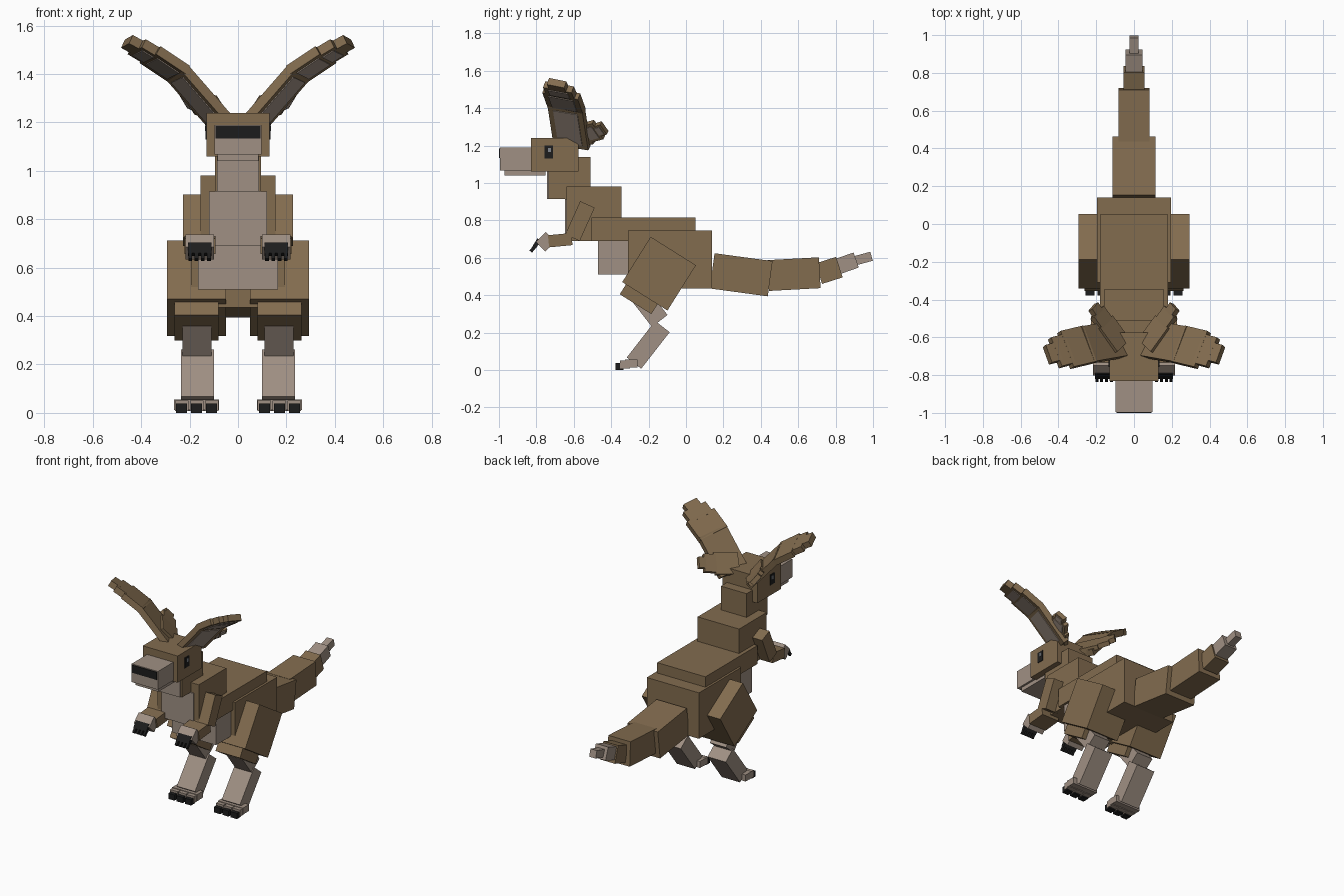
import bpy, bmesh
from mathutils import Vector, Matrix

if "Cube" in bpy.data.objects:
    bpy.data.objects.remove(bpy.data.objects["Cube"], do_unlink=True)


def material(name, rgb):
    m = bpy.data.materials.new(name)
    m.use_nodes = True
    m.diffuse_color = (*rgb, 1)
    m.node_tree.nodes["Principled BSDF"].inputs["Base Color"].default_value = (*rgb, 1)
    return m


BROWN = material("brown_fur", (0.225, 0.15, 0.078))
PALE = material("pale_fur", (0.35, 0.28, 0.23))
BLACK = material("black_claw", (0.012, 0.012, 0.012))
GLINT = material("eye_glint", (0.22, 0.24, 0.27))
X = Vector((1, 0, 0))


def oriented_box(name, center, u, w, size, mat):
    """Box with its length along u, its width along w and its depth across both."""
    u = Vector(u).normalized()
    w = Vector(w)
    w = (w - u * w.dot(u)).normalized()
    n = u.cross(w)
    frame = Matrix((u * size[0], w * size[1], n * size[2])).transposed().to_4x4()
    bm = bmesh.new()
    bmesh.ops.create_cube(bm, size=1, matrix=Matrix.Translation(center) @ frame)
    bmesh.ops.recalc_face_normals(bm, faces=bm.faces)
    mesh = bpy.data.meshes.new(name)
    bm.to_mesh(mesh)
    bm.free()
    mesh.materials.append(mat)
    obj = bpy.data.objects.new(name, mesh)
    bpy.context.collection.objects.link(obj)


def block(name, x, y, z, mat):
    """Upright box from its ranges on the three axes."""
    lo, hi = Vector((x[0], y[0], z[0])), Vector((x[1], y[1], z[1]))
    d = hi - lo
    oriented_box(name, (lo + hi) / 2, X, (0, 1, 0), d, mat)


def bar(name, start, end, thick, x, mat):
    """Box running between two (y, z) points, spanning a range of x."""
    a, b = Vector((0, *start)), Vector((0, *end))
    c = (a + b) / 2
    c.x = (x[0] + x[1]) / 2
    oriented_box(name, c, b - a, X, ((b - a).length, x[1] - x[0], thick), mat)


def mid(half):
    return (-half, half)


def side_range(s, a, b):
    return tuple(sorted((s * a, s * b)))


# Head
block("muzzle", mid(0.098), (-0.995, -0.8), (1.067, 1.19), PALE)
block("lower_jaw", mid(0.085), (-0.97, -0.75), (1.04, 1.068), PALE)
block("nose", mid(0.092), (-1.0, -0.994), (1.133, 1.185), BLACK)
block("head", mid(0.13), (-0.83, -0.575), (1.06, 1.24), BROWN)

# Neck and body
block("neck", mid(0.096), (-0.735, -0.51), (0.915, 1.14), BROWN)
block("throat_patch", mid(0.086), (-0.742, -0.734), (0.915, 1.06), PALE)
block("chest", mid(0.155), (-0.64, -0.345), (0.69, 0.98), BROWN)
block("chest_patch", mid(0.12), (-0.647, -0.639), (0.69, 0.915), PALE)
block("belly", mid(0.165), (-0.47, -0.2), (0.51, 0.7), PALE)
block("torso", mid(0.18), (-0.505, 0.05), (0.69, 0.815), BROWN)
block("hips", mid(0.195), (-0.31, 0.14), (0.435, 0.745), BROWN)

# Tail
bar("tail_root", (0.14, 0.53), (0.45, 0.488), 0.19, mid(0.113), BROWN)
bar("tail_middle", (0.44, 0.505), (0.715, 0.52), 0.165, mid(0.083), BROWN)
bar("tail_rear", (0.71, 0.515), (0.82, 0.55), 0.115, mid(0.055), BROWN)
bar("tail_pale", (0.81, 0.553), (0.91, 0.588), 0.085, mid(0.046), PALE)
bar("tail_tip", (0.9, 0.583), (0.992, 0.608), 0.05, mid(0.024), PALE)


def ear(prefix, s, points, widths, width_dir, thick, lined):
    """Chain of flat boxes with pale plates on the outward side."""
    flip = Vector((s, 1, 1))
    for i, wide in enumerate(widths):
        a, b = Vector(points[i]), Vector(points[i + 1])
        u = (b - a).normalized()
        w = Vector(width_dir)
        w = (w - u * w.dot(u)).normalized()
        n = u.cross(w)
        length = (b - a).length
        c = (a + b) / 2
        oriented_box(f"{prefix}_{i + 1}", c * flip, u * flip, w * flip,
                     (length + 0.02, wide, thick), BROWN)
        if i in lined:
            oriented_box(f"{prefix}_lining_{i + 1}", (c - n * (thick / 2)) * flip,
                         u * flip, w * flip, (length * 0.85, wide * 0.7, 0.008), PALE)


for s, side in ((1, "left"), (-1, "right")):
    # Eyes
    block(f"{side}_eye", side_range(s, 0.128, 0.134), (-0.757, -0.71), (1.13, 1.2), BLACK)
    block(f"{side}_eye_glint", side_range(s, 0.13, 0.136), (-0.738, -0.722), (1.165, 1.188), GLINT)

    # Large ears and the small ones behind them
    ear(f"{side}_large_ear", s,
        [(0.08, -0.61, 1.21), (0.25, -0.64, 1.405), (0.355, -0.665, 1.475),
         (0.41, -0.68, 1.508), (0.45, -0.69, 1.53)],
        [0.2, 0.205, 0.165, 0.1], (0.3, 0.93, -0.2), 0.04, (0, 1, 2))
    ear(f"{side}_small_ear", s,
        [(0.07, -0.64, 1.25), (0.15, -0.53, 1.268), (0.19, -0.475, 1.283), (0.21, -0.445, 1.292)],
        [0.14, 0.115, 0.07], (-0.42, 0.46, -0.685), 0.03, (1, 2))

    # Arms
    bar(f"{side}_upper_arm", (-0.527, 0.885), (-0.607, 0.707), 0.085, side_range(s, 0.13, 0.227), BROWN)
    bar(f"{side}_forearm", (-0.61, 0.7), (-0.735, 0.688), 0.065, side_range(s, 0.092, 0.222), BROWN)
    bar(f"{side}_paw", (-0.725, 0.712), (-0.778, 0.66), 0.072, side_range(s, 0.1, 0.216), PALE)
    bar(f"{side}_finger_base", (-0.785, 0.698), (-0.812, 0.655), 0.022, side_range(s, 0.11, 0.207), BLACK)
    for i in range(4):
        cx = 0.12 + i * 0.0257
        bar(f"{side}_finger_claw_{i + 1}", (-0.8, 0.67), (-0.83, 0.633), 0.018,
            side_range(s, cx - 0.008, cx + 0.008), BLACK)

    # Legs
    bar(f"{side}_thigh", (-0.265, 0.591), (-0.023, 0.439), 0.286, side_range(s, 0.05, 0.293), BROWN)
    bar(f"{side}_knee", (-0.317, 0.464), (-0.148, 0.358), 0.14, side_range(s, 0.08, 0.262), BROWN)
    bar(f"{side}_upper_shin", (-0.24, 0.39), (-0.14, 0.262), 0.105, side_range(s, 0.11, 0.23), PALE)
    bar(f"{side}_lower_shin", (-0.126, 0.232), (-0.278, 0.037), 0.098, side_range(s, 0.1, 0.236), PALE)

    # Feet
    block(f"{side}_foot", side_range(s, 0.078, 0.264), (-0.325, -0.26), (0.012, 0.056), PALE)
    for i in range(3):
        cx = 0.109 + i * 0.062
        block(f"{side}_toe_{i + 1}", side_range(s, cx - 0.028, cx + 0.028), (-0.352, -0.3), (0.008, 0.052), PALE)
        block(f"{side}_toe_claw_{i + 1}", side_range(s, cx - 0.023, cx + 0.023), (-0.378, -0.335), (0.0, 0.038), BLACK)
